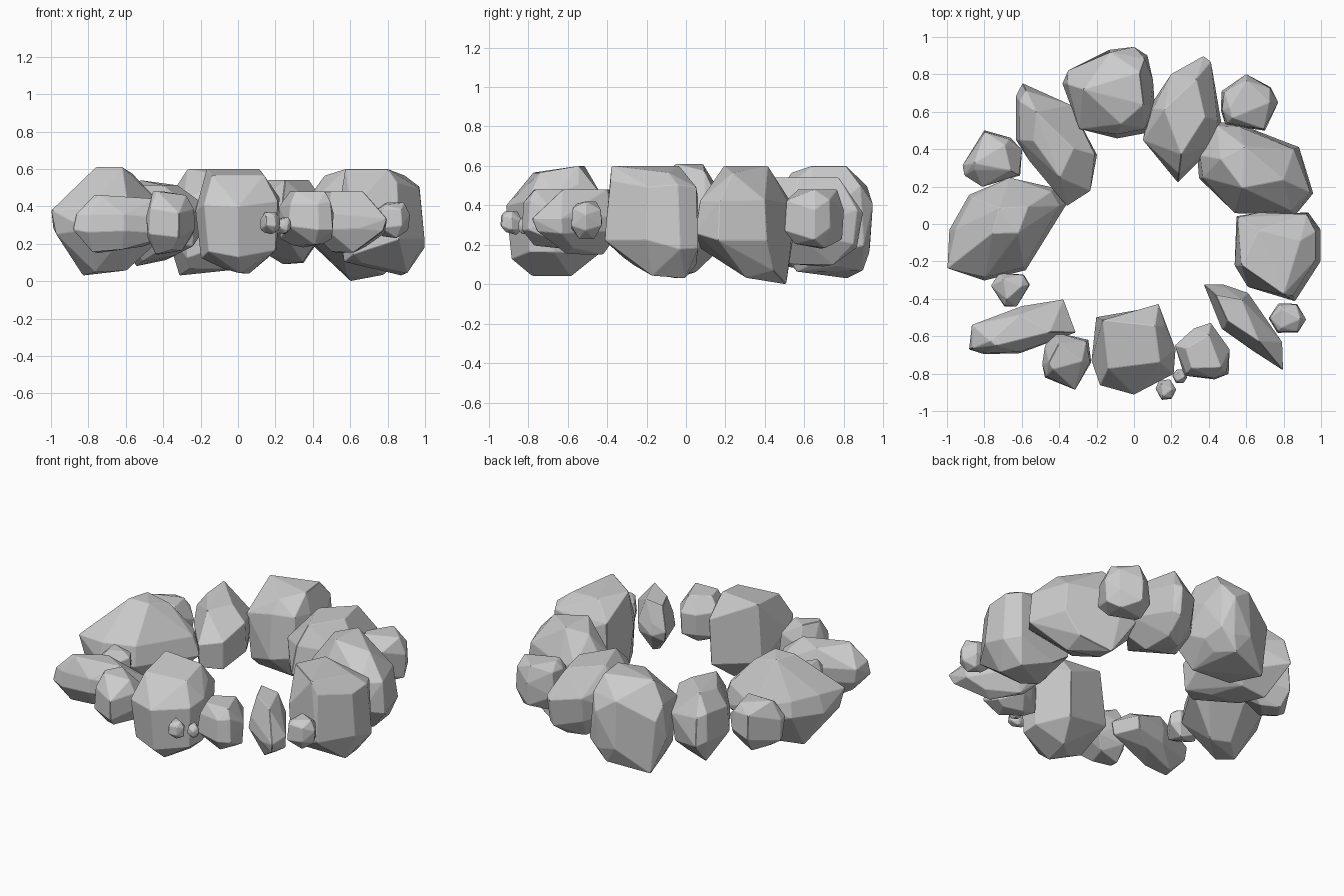
import bpy, bmesh, math, random
from mathutils import Vector

if "Cube" in bpy.data.objects:
    bpy.data.objects.remove(bpy.data.objects["Cube"])


def rock(name, outline, z0, z1, top=0.62, bottom=0.55, waist=0.24,
         top_shift=(0, 0), bottom_shift=(0, 0), seed=1):
    """Faceted boulder: hull of a plan outline, with inset caps above and below."""
    rng = random.Random(seed)
    n = len(outline)
    c = sum((Vector(p) for p in outline), Vector((0, 0))) / n
    h, mid = z1 - z0, (z0 + z1) / 2
    bm = bmesh.new()

    def add(p, s, z, shift=(0, 0)):
        q = c + (Vector(p) - c) * s + Vector(shift)
        bm.verts.new((q.x, q.y, z))

    # belly: each corner is full width at one level, slightly drawn in at the other
    for i, p in enumerate(outline):
        up = rng.choice((-1, 1))
        add(p, 1.01, mid + up * h * waist * rng.uniform(0.3, 0.8))
        add(p, rng.uniform(0.88, 0.98), mid - up * h * waist * rng.uniform(0.9, 1.2))
    # coarse top and bottom facets
    for i in range(0, n, 2):
        add(outline[i], top * rng.uniform(0.9, 1.12), z1 - h * rng.choice((0, 0, 0.06)), top_shift)
        add(outline[(i + 1) % n], bottom * rng.uniform(0.85, 1.1),
            z0 + h * (0 if i == 0 else rng.uniform(0, 0.13)), bottom_shift)

    bmesh.ops.convex_hull(bm, input=bm.verts)
    loose = [v for v in bm.verts if not v.link_faces]
    bmesh.ops.delete(bm, geom=loose, context='VERTS')
    bmesh.ops.dissolve_limit(bm, angle_limit=math.radians(9), verts=bm.verts, edges=bm.edges)
    bmesh.ops.recalc_face_normals(bm, faces=bm.faces)
    # lightly chipped corners
    bmesh.ops.bevel(bm, geom=bm.edges[:], offset=0.003, segments=1, affect='EDGES')
    mesh = bpy.data.meshes.new(name)
    bm.to_mesh(mesh)
    bm.free()
    ob = bpy.data.objects.new(name, mesh)
    bpy.context.collection.objects.link(ob)
    return ob


def pebble(name, x, y, rx, ry, z0, z1, seed):
    rng = random.Random(seed)
    pts = []
    for i in range(6):
        a = math.tau * (i + rng.uniform(-0.2, 0.2)) / 6
        pts.append((x + rx * math.cos(a), y + ry * math.sin(a)))
    rock(name, pts, z0, z1, waist=.28, seed=seed)


# large boulders of the ring
rock("boulder_back", [(-.38, .75), (-.35, .82), (-.13, .93), (0, .945), (.07, .9), (.1, .77),
     (.11, .62), (.07, .49), (-.09, .46), (-.29, .51)], .03, .60, top=.62, bottom=.72, waist=.28,
     top_shift=(.02, -.02), bottom_shift=(-.02, .02), seed=2)
rock("boulder_back_right", [(.08, .62), (.2, .8), (.37, .895), (.41, .865), (.465, .545),
     (.43, .42), (.235, .225), (.05, .45)], .09, .54, top=.55, bottom=.5, seed=3)
rock("boulder_right_rear", [(.34, .37), (.43, .545), (.56, .535), (.88, .41), (.955, .165),
     (.86, .05), (.54, .06), (.35, .245)], 0, .60, top=.5, bottom=.42, waist=.18,
     top_shift=(.0, .01), bottom_shift=(.07, .1), seed=4)
rock("boulder_right", [(.67, .06), (.93, .06), (.995, -.03), (.995, -.2),
     (.86, -.41), (.61, -.335), (.54, -.22), (.55, .04)], .03, .60, top=.7, bottom=.6, waist=.32,
     top_shift=(-.04, -.03), seed=5)
rock("boulder_front", [(-.2, -.5), (.13, -.43), (.17, -.54), (.22, -.67), (.21, -.8),
     (0, -.91), (-.18, -.86), (-.225, -.73)], .04, .60, top=.7, bottom=.4, waist=.3,
     top_shift=(-.02, .03), seed=6)
rock("boulder_left", [(-.995, -.235), (-.985, -.03), (-.88, .155), (-.665, .245), (-.42, .19),
     (-.36, .11), (-.58, -.245), (-.8, -.3)], .03, .61, top=.34, bottom=.36, waist=.13,
     top_shift=(.05, .04), bottom_shift=(-.02, -.03), seed=7)
rock("boulder_back_left", [(-.63, .45), (-.63, .68), (-.595, .75), (-.34, .635), (-.2, .37),
     (-.235, .18), (-.36, .1), (-.56, .34)], .08, .54, top=.55, bottom=.55, seed=8)

# flat shards
rock("shard_right", [(.375, -.325), (.48, -.325), (.61, -.37), (.79, -.63), (.795, -.78),
     (.64, -.68), (.47, -.56)], .15, .48, top=.55, bottom=.5, waist=.15, top_shift=(-.03, .03), seed=9)
rock("shard_left", [(-.88, -.67), (-.865, -.54), (-.6, -.44), (-.38, -.405), (-.315, -.58),
     (-.61, -.69), (-.8, -.695)], .15, .46, top=.6, bottom=.55, waist=.18, seed=10)

# medium stones
rock("stone_front_right", [(.22, -.65), (.32, -.56), (.41, -.53), (.51, -.67), (.505, -.8),
     (.43, -.83), (.27, -.81)], .18, .48, top=.65, waist=.3, seed=11)
rock("stone_front_left", [(-.49, -.75), (-.475, -.65), (-.42, -.58), (-.245, -.62), (-.23, -.74),
     (-.315, -.885), (-.475, -.82)], .14, .48, seed=12)
rock("stone_left_rear", [(-.915, .315), (-.8, .5), (-.66, .46), (-.6, .395), (-.61, .26),
     (-.81, .2), (-.905, .26)], .16, .47, waist=.28, seed=13)
rock("stone_right_rear", [(.465, .61), (.47, .71), (.6, .8), (.73, .73), (.77, .65),
     (.7, .5), (.49, .53)], .18, .48, top=.7, bottom=.65, waist=.33, seed=14)

# pebbles
pebble("pebble_left", -.66, -.345, .105, .1, .22, .42, 15)
pebble("pebble_right", .82, -.505, .1, .09, .23, .42, 16)
pebble("pebble_front_large", .17, -.885, .055, .06, .25, .37, 17)
pebble("pebble_front_small", .245, -.815, .04, .04, .25, .34, 18)
